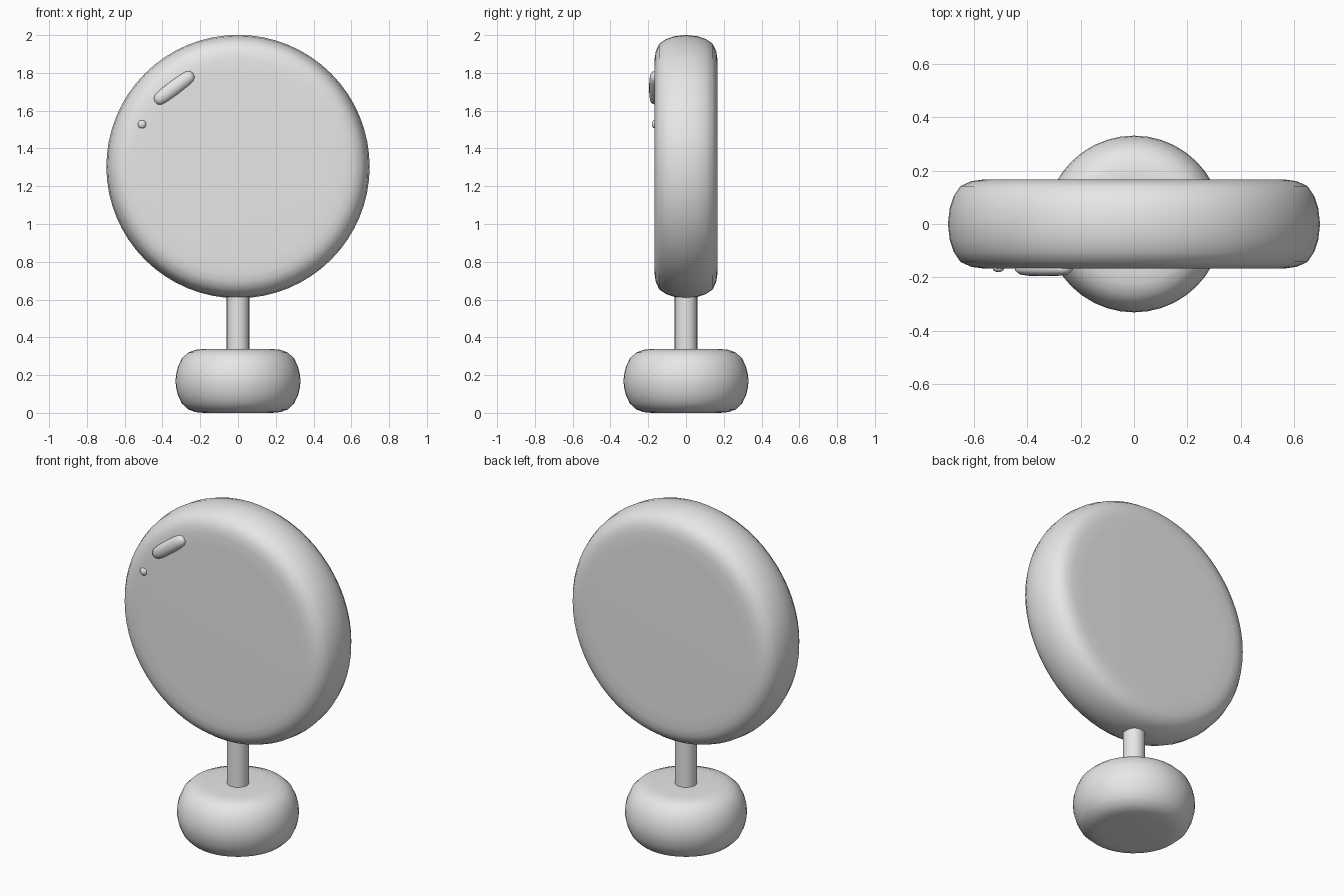
import bpy
import bmesh
from math import pi, radians
from mathutils import Matrix, Vector

if "Cube" in bpy.data.objects:
    bpy.data.objects.remove(bpy.data.objects["Cube"])

grey = bpy.data.materials.new("light grey")
grey.use_nodes = True
grey.diffuse_color = (0.8, 0.8, 0.8, 1)
grey.node_tree.nodes["Principled BSDF"].inputs["Base Color"].default_value = (0.8, 0.8, 0.8, 1)


def lathe(name, profile, matrix, steps=48, angle=40):
    """Spin (radius, height) points about z, then place the result."""
    bm = bmesh.new()
    verts = [bm.verts.new((r, 0, h)) for r, h in profile]
    edges = [bm.edges.new(pair) for pair in zip(verts, verts[1:])]
    bmesh.ops.spin(bm, geom=verts + edges, cent=(0, 0, 0), axis=(0, 0, 1),
                   angle=2 * pi, steps=steps, use_duplicate=False)
    bmesh.ops.remove_doubles(bm, verts=bm.verts, dist=0.0005)
    bmesh.ops.holes_fill(bm, edges=[e for e in bm.edges if e.is_boundary], sides=0)
    bmesh.ops.transform(bm, matrix=matrix, verts=bm.verts)
    bmesh.ops.recalc_face_normals(bm, faces=bm.faces)
    mesh = bpy.data.meshes.new(name)
    bm.to_mesh(mesh)
    bm.free()
    mesh.materials.append(grey)
    obj = bpy.data.objects.new(name, mesh)
    bpy.context.collection.objects.link(obj)
    bpy.ops.object.select_all(action='DESELECT')
    obj.select_set(True)
    bpy.context.view_layer.objects.active = obj
    bpy.ops.object.shade_smooth_by_angle(angle=radians(angle))
    return obj


def mirrored(half):
    """Complete a profile running from the top to the equator."""
    return half + [(r, -h) for r, h in reversed(half) if h > 0]


face_front = Matrix.Rotation(pi / 2, 4, 'X')

# Rounded disc standing on edge
disc_half = [(0.5, 0.167), (0.57, 0.166), (0.61, 0.16), (0.65, 0.142),
             (0.675, 0.105), (0.69, 0.06), (0.697, 0)]
lathe("round_head", mirrored(disc_half),
      Matrix.Translation((0, 0, 1.304)) @ face_front, 64)

# Slim post
lathe("post", [(0.06, 0.3), (0.06, 0.65)], Matrix.Identity(4), 24)

# Cushion-shaped base
base_half = [(0.18, 0.169), (0.225, 0.165), (0.265, 0.15), (0.298, 0.118),
             (0.318, 0.075), (0.328, 0.035), (0.331, 0)]
lathe("base", mirrored(base_half), Matrix.Translation((0, 0, 0.169)), 40)

# Raised highlights on the front face: a slanted capsule and a dot
capsule_half = [(0.0, 0.126), (0.018, 0.122), (0.031, 0.104), (0.036, 0.07), (0.038, 0)]
lathe("long_highlight", mirrored(capsule_half),
      Matrix.Translation((-0.338, -0.167, 1.721))
      @ Matrix.Diagonal(Vector((1, 0.75, 1, 1)))
      @ Matrix.Rotation(radians(53), 4, 'Y'), 16, 60)
dot_half = [(0.0, 0.024), (0.013, 0.021), (0.02, 0.012), (0.022, 0)]
lathe("dot_highlight", mirrored(dot_half),
      Matrix.Translation((-0.508, -0.165, 1.528))
      @ Matrix.Diagonal(Vector((1, 0.7, 0.9, 1))), 12, 60)
